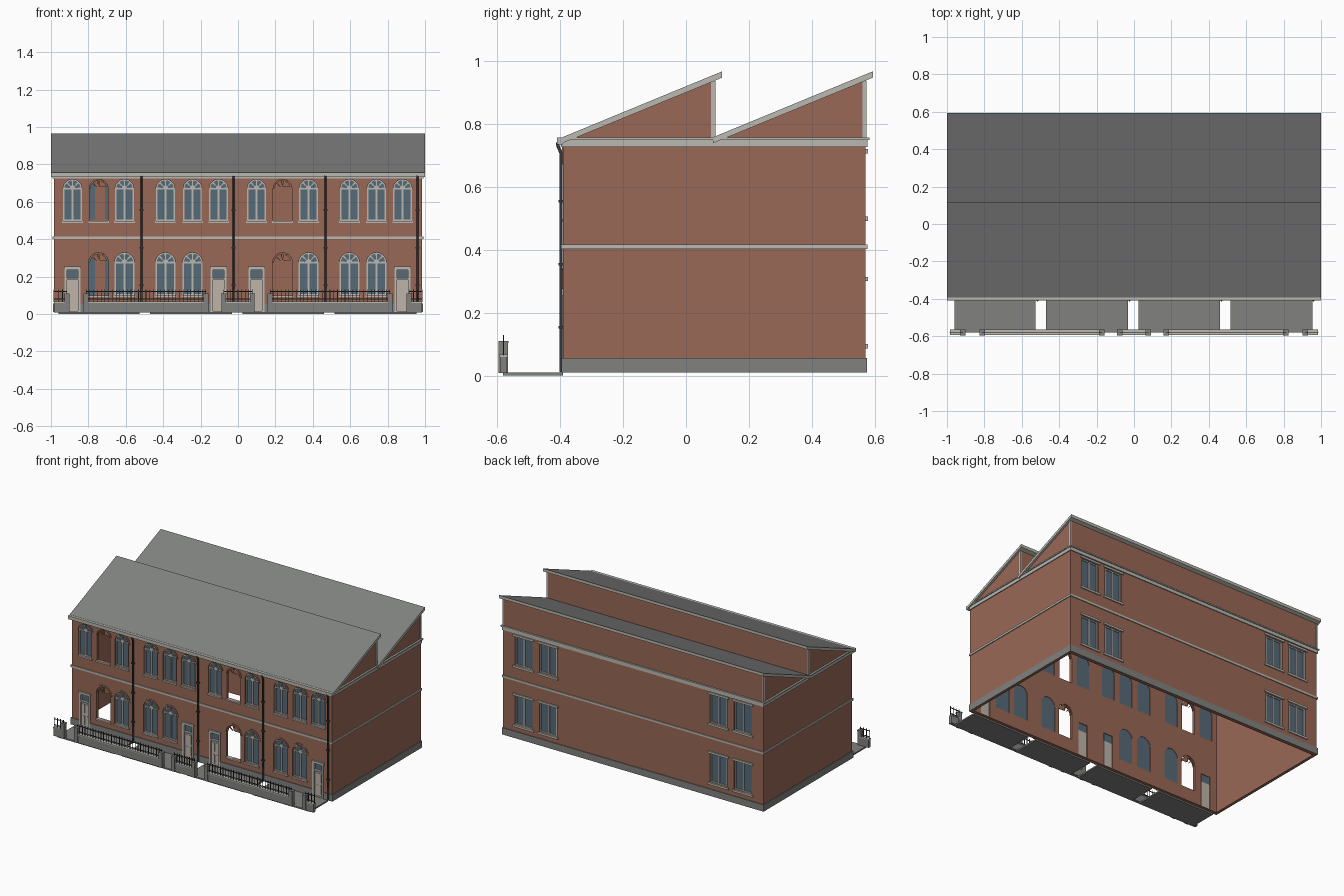
import bpy, bmesh, math
from mathutils import Matrix, Vector

cube = bpy.data.objects.get("Cube")
if cube:
    bpy.data.objects.remove(cube, do_unlink=True)


def material(name, rgb):
    m = bpy.data.materials.new(name)
    m.use_nodes = True
    m.diffuse_color = (*rgb, 1)
    node = next(n for n in m.node_tree.nodes if n.type == 'BSDF_PRINCIPLED')
    node.inputs["Base Color"].default_value = (*rgb, 1)
    return m


BRICK = material("red brick", (0.32, 0.14, 0.092))
TRIM = material("pale stone", (0.49, 0.48, 0.44))
ROOF = material("roof grey", (0.22, 0.225, 0.22))
STONE = material("plinth grey", (0.22, 0.22, 0.215))
GLASS = material("blue grey glass", (0.095, 0.145, 0.19))
IRON = material("dark iron", (0.04, 0.042, 0.045))
DOOR = material("door beige", (0.52, 0.46, 0.40))


def finish(name, bm, mats):
    bmesh.ops.recalc_face_normals(bm, faces=bm.faces)
    mesh = bpy.data.meshes.new(name)
    bm.to_mesh(mesh)
    bm.free()
    for m in mats:
        mesh.materials.append(m)
    ob = bpy.data.objects.new(name, mesh)
    bpy.context.collection.objects.link(ob)
    return ob


def boxes(name, dims, mat):
    """One object made of cuboids given as x0, x1, y0, y1, z0, z1."""
    bm = bmesh.new()
    for x0, x1, y0, y1, z0, z1 in dims:
        centre = Vector((x0 + x1, y0 + y1, z0 + z1)) / 2
        size = Matrix.Diagonal((x1 - x0, y1 - y0, z1 - z0, 1))
        bmesh.ops.create_cube(bm, size=1, matrix=Matrix.Translation(centre) @ size)
    return finish(name, bm, [mat])


def panel(name, loops, axis, a, b, *mats):
    """Fill loops (inner loops become holes) and extrude from a to b along x or y."""
    cu = bpy.data.curves.new(name, 'CURVE')
    cu.dimensions, cu.fill_mode, cu.extrude = '2D', 'BOTH', abs(b - a) / 2
    for loop in loops:
        s = cu.splines.new('POLY')
        s.points.add(len(loop) - 1)
        s.use_cyclic_u = True
        for p, (u, v) in zip(s.points, loop):
            p.co = (u, v, 0, 1)
    tmp = bpy.data.objects.new(name, cu)
    bpy.context.collection.objects.link(tmp)
    deps = bpy.context.evaluated_depsgraph_get()
    mesh = bpy.data.meshes.new_from_object(tmp.evaluated_get(deps))
    bm = bmesh.new()
    bm.from_mesh(mesh)
    bpy.data.objects.remove(tmp, do_unlink=True)
    bpy.data.curves.remove(cu)
    bpy.data.meshes.remove(mesh)
    bmesh.ops.remove_doubles(bm, verts=bm.verts, dist=1e-5)
    mid = (a + b) / 2
    for v in bm.verts:
        u, w, d = v.co
        v.co = (u, mid + d, w) if axis == 'y' else (mid + d, u, w)
    for f in bm.faces:
        f.material_index = 0
        f.smooth = False
    return finish(name, bm, mats)


def rect(x0, x1, z0, z1):
    return [(x0, z0), (x1, z0), (x1, z1), (x0, z1)]


def arc(cx, cz, r, a0, a1, n):
    angles = [math.radians(a0 + (a1 - a0) * i / n) for i in range(n + 1)]
    return [(cx + r * math.cos(t), cz + r * math.sin(t)) for t in angles]


def arch(cx, z0, spring, r):
    return [(cx - r, z0), (cx + r, z0)] + arc(cx, spring, r, 0, 180, 14)


def arch_frame(cx, z0, spring, r):
    """Arched frame: outline, two tall panes and a fan of four panes."""
    loops = [arch(cx, z0, spring, r)]
    loops += [rect(cx + s * r * 0.48 - r * 0.38, cx + s * r * 0.48 + r * 0.38,
                   z0 + 0.008, spring - 0.004) for s in (-1, 1)]
    for k in range(4):
        a0, a1 = 45 * k + 6, 45 * k + 39
        loops.append(arc(cx, spring + 0.002, r * 0.86, a0, a1, 4)
                     + arc(cx, spring + 0.002, r * 0.3, a1, a0, 2))
    return loops


def flat(lists):
    return [item for sub in lists for item in sub]


# Front openings: (centre, sill, spring line, radius)
HALF, FRONT, BACK = 0.985, -0.39, 0.57
columns = [-0.885, -0.745, -0.607, -0.388, -0.243, -0.104,
           0.099, 0.238, 0.377, 0.596, 0.74, 0.88]
doors = [columns[i] for i in (0, 5, 6, 11)]
upper = [(x, 0.498, 0.67, 0.05) for x in columns]
lower = [(x, 0.1, 0.275, 0.053) for x in columns if x not in doors]
windows = upper + lower
is_open = lambda w: w[0] in (columns[1], columns[7])
glazed = [w for w in windows if not is_open(w)]
unglazed = [w for w in windows if is_open(w)]

# Front wall with arched windows and doorways
door_holes = [rect(x - 0.036, x + 0.036, 0.015, 0.24) for x in doors]
panel("front_wall", [rect(-HALF, HALF, 0.01, 0.745)] + [arch(*w) for w in windows] + door_holes,
      'y', FRONT, FRONT + 0.02, BRICK)
panel("front_glass", [arch(*w) for w in glazed], 'y', -0.376, -0.373, GLASS)
panel("front_window_frames", flat(arch_frame(*w) for w in glazed), 'y', -0.383, -0.376, TRIM)
panel("open_window_fans", flat(
    [arc(x, s, r, 0, 180, 14) + arc(x, s, r * 0.86, 180, 0, 14)]
    + [arc(x, s, r * 0.86, a - 3, a + 3, 1) + arc(x, s, r * 0.25, a + 3, a - 3, 1)
       for a in (45, 90, 135)] for x, z, s, r in unglazed), 'y', -0.383, -0.376, BRICK)
panel("brick_arches", [arc(x, s, r + 0.012, 0, 180, 14) + arc(x, s, r, 180, 0, 14)
                       for x, z, s, r in windows], 'y', -0.393, FRONT, BRICK)
boxes("front_sills", [(x - r - 0.005, x + r + 0.005, -0.397, -0.372, z - 0.01, z)
                      for x, z, s, r in windows], TRIM)

# Doors with surrounds and fanlights
panel("door_surrounds", flat(
    [rect(x - 0.042, x + 0.042, 0.012, 0.25), rect(x - 0.029, x + 0.029, 0.016, 0.184),
     rect(x - 0.029, x + 0.029, 0.192, 0.236)] for x in doors), 'y', -0.396, -0.378, TRIM)
boxes("door_lintels", [(x - 0.046, x + 0.046, -0.4, FRONT, 0.242, 0.254) for x in doors], TRIM)
boxes("door_leaves", [(x - 0.032, x + 0.032, -0.384, -0.374, 0.014, 0.188) for x in doors], DOOR)
boxes("door_panels", [(x + s * 0.012 - 0.008, x + s * 0.012 + 0.008, -0.387, -0.384, z, z + 0.06)
                      for x in doors for s in (-1, 1) for z in (0.03, 0.11)], DOOR)
boxes("door_fanlights", [(x - 0.032, x + 0.032, -0.38, -0.374, 0.188, 0.24) for x in doors], GLASS)

# Back wall with paired rectangular windows
back_wins = [(x, z) for x in (-0.83, -0.645, 0.645, 0.83) for z in (0.1, 0.505)]
W, H = 0.066, 0.2
panel("back_wall", [rect(-HALF, HALF, 0.01, 0.937)]
      + [rect(x - W, x + W, z, z + H) for x, z in back_wins], 'y', BACK - 0.02, BACK, BRICK)
boxes("back_glass", [(x - W, x + W, 0.554, 0.557, z, z + H) for x, z in back_wins], GLASS)
panel("back_window_frames", flat(
    [rect(x - W, x + W, z, z + H), rect(x - W + 0.009, x - 0.004, z + 0.008, z + H - 0.008),
     rect(x + 0.004, x + W - 0.009, z + 0.008, z + H - 0.008)] for x, z in back_wins),
    'y', 0.557, 0.563, TRIM)
boxes("back_sills_and_lintels", [(x - W - 0.012, x + W + 0.012, 0.555, 0.577, z + dz, z + dz + 0.014)
                                 for x, z in back_wins for dz in (-0.014, H)], TRIM)

# Side walls with the double sawtooth gable
side = [(FRONT, 0.01), (BACK, 0.01), (BACK, 0.937), (0.09, 0.74), (0.09, 0.937), (FRONT, 0.74)]
for label, s in (("left", 1), ("right", -1)):
    panel(label + "_side_wall", [side], 'x', s * (HALF - 0.015), s * HALF, BRICK)
boxes("clerestory_wall", [(-HALF, HALF, 0.075, 0.09, 0.735, 0.937)], BRICK)
boxes("gable_corner_posts", [(s * HALF - 0.004, s * HALF + 0.004, y - 0.01, y + 0.003, 0.755, 0.935)
                             for s in (-1, 1) for y in (0.09, BACK)], TRIM)

# Roof slopes: dark covering on top, pale edges
slope = [(-0.392, 0.738), (0.115, 0.946), (0.115, 0.966), (-0.392, 0.757)]
for label, dy in (("front", 0), ("rear", 0.478)):
    roof = panel(label + "_roof", [[(y + dy, z) for y, z in slope]], 'x', -1, 1, TRIM, ROOF)
    for f in roof.data.polygons:
        f.material_index = int(f.normal.z > 0.3)


# Bands that run round the whole building
def ring(z0, z1, out):
    e = HALF + out
    return [(-e, e, FRONT - out, FRONT, z0, z1), (-e, e, BACK, BACK + out, z0, z1),
            (-e, -HALF, FRONT, BACK, z0, z1), (HALF, e, FRONT, BACK, z0, z1)]


boxes("string_course", ring(0.402, 0.416, 0.006), TRIM)
boxes("cornice", ring(0.726, 0.75, 0.006) + ring(0.748, 0.756, 0.012), TRIM)
boxes("gutter", [(-1, 1, -0.41, -0.391, 0.733, 0.756)], TRIM)
edges = [-HALF - 0.005] + flat((x - 0.042, x + 0.042) for x in doors) + [HALF + 0.005]
boxes("plinth", ring(0.01, 0.056, 0.005)[1:]
      + [(a, b, FRONT - 0.005, FRONT, 0.01, 0.056) for a, b in zip(edges[::2], edges[1::2])], STONE)

# Downpipes with a swan neck and brackets
pipes = (-0.516, -0.024, 0.468, 0.96)
cu = bpy.data.curves.new("downpipes", 'CURVE')
cu.dimensions, cu.bevel_depth, cu.bevel_resolution = '3D', 0.006, 1
for x in pipes:
    s = cu.splines.new('POLY')
    s.points.add(3)
    for p, (y, z) in zip(s.points, ((-0.408, 0.74), (-0.406, 0.728), (-0.397, 0.708), (-0.397, 0.012))):
        p.co = (x, y, z, 1)
cu.materials.append(IRON)
bpy.context.collection.objects.link(bpy.data.objects.new("downpipes", cu))
boxes("pipe_brackets", [(x - 0.01, x + 0.01, -0.404, FRONT, z, z + 0.008)
                        for x in pipes for z in (0.15, 0.35, 0.55)], IRON)

# Forecourt slabs, dwarf wall, gate piers and railings
boxes("forecourt_slabs", [(a, b, -0.58, FRONT, 0, 0.01) for a, b in
                          ((-0.96, -0.527), (-0.47, -0.033), (0.024, 0.46), (0.517, 0.955))], STONE)
gates = ((-0.915, -0.812), (-0.172, -0.076), (0.076, 0.172), (0.812, 0.915))
stops = [-0.985] + flat(gates) + [0.985]
runs = list(zip(stops[::2], stops[1::2]))
boxes("dwarf_wall", [(a, b, -0.59, -0.568, 0.008, 0.06) for a, b in runs], STONE)
boxes("wall_coping", [(a, b, -0.593, -0.565, 0.06, 0.067) for a, b in runs], TRIM)
boxes("gate_piers", [(x - 0.013, x + 0.013, -0.595, -0.565, 0.008, 0.108)
                     for pair in gates for x in pair], STONE)
boxes("pier_caps", [(x - 0.015, x + 0.015, -0.595, -0.563, 0.104, 0.111)
                    for pair in gates for x in pair], STONE)
rails = [(a, b, -0.581, -0.577, z, z + 0.004) for a, b in runs for z in (0.078, 0.118)]
for a, b in runs:
    n = max(2, round((b - a) / 0.02))
    for i in range(n + 1):
        x = a + (b - a) * i / n
        rails.append((x - 0.0015, x + 0.0015, -0.581, -0.577, 0.065, 0.13))
boxes("railings", rails, IRON)
